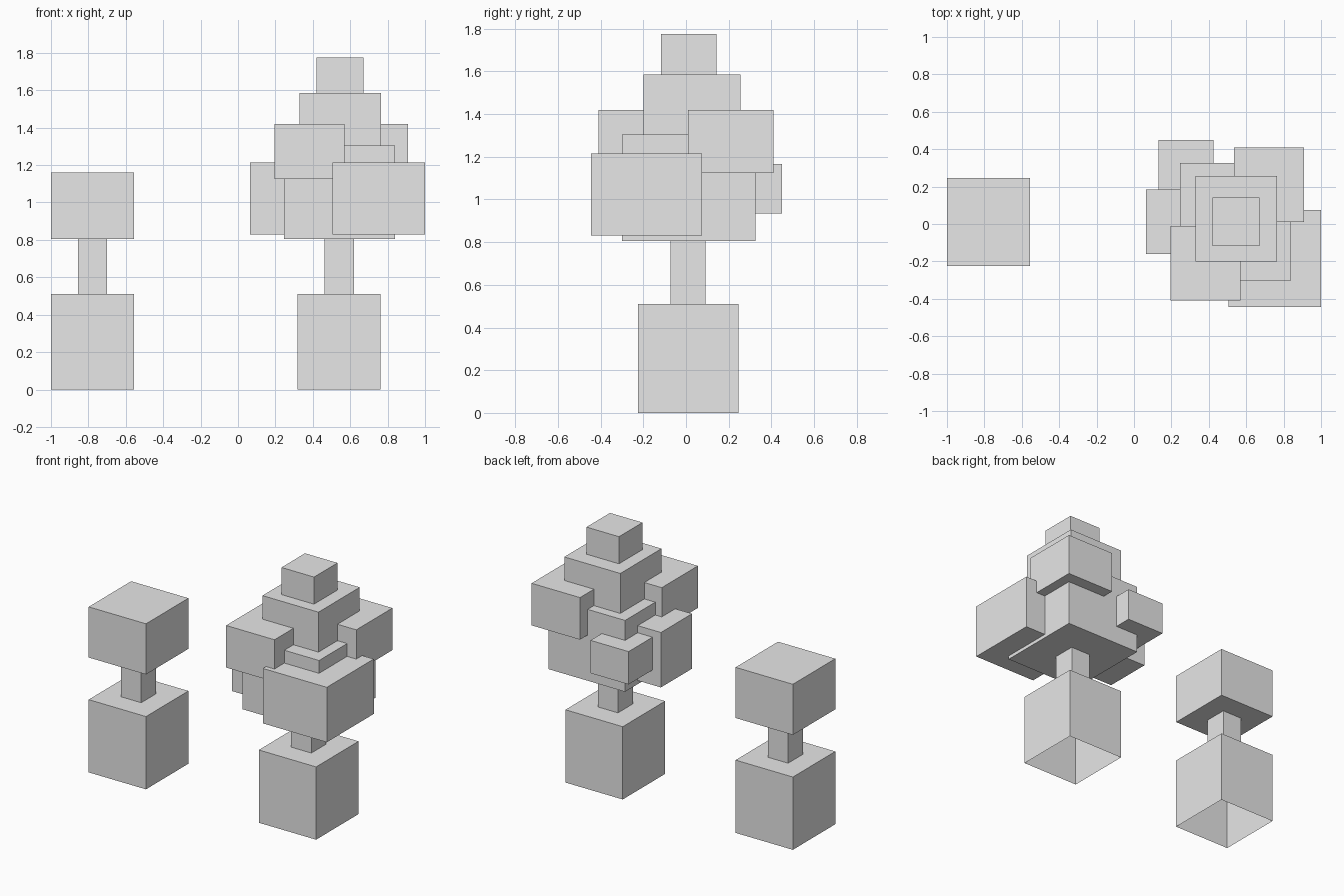
import bpy
import bmesh

default = bpy.data.objects.get("Cube")
if default:
    bpy.data.objects.remove(default, do_unlink=True)

# One plain grey for everything
grey = bpy.data.materials.new("plain grey")
grey.use_nodes = True
grey.diffuse_color = (0.8, 0.8, 0.8, 1)
grey.node_tree.nodes["Principled BSDF"].inputs["Base Color"].default_value = (0.8, 0.8, 0.8, 1)


def stack(name, levels, closed_bottom=False):
    """Join rectangles (centre, half sizes, height) into one stepped skin, capped on top."""
    bm = bmesh.new()
    previous = None
    for cx, cy, hx, hy, z in levels:
        ring = [bm.verts.new((cx + sx * hx, cy + sy * hy, z))
                for sx, sy in ((-1, -1), (1, -1), (1, 1), (-1, 1))]
        if previous:
            for i in range(4):
                j = (i + 1) % 4
                bm.faces.new((previous[i], previous[j], ring[j], ring[i]))
        elif closed_bottom:
            bm.faces.new(ring[::-1])
        previous = ring
    bm.faces.new(previous)
    mesh = bpy.data.meshes.new(name)
    bm.to_mesh(mesh)
    bm.free()
    mesh.materials.append(grey)
    obj = bpy.data.objects.new(name, mesh)
    bpy.context.collection.objects.link(obj)
    return obj


def tier(cx, cy, hx, hy, z0, z1):
    return [(cx, cy, hx, hy, z0), (cx, cy, hx, hy, z1)]


def box(name, x0, x1, y0, y1, z0, z1):
    return stack(name, tier((x0 + x1) / 2, (y0 + y1) / 2,
                            (x1 - x0) / 2, (y1 - y0) / 2, z0, z1), True)


def pot_and_trunk(cx):
    """Planter open underneath, with a thin trunk rising from it."""
    return (tier(cx, 0.01, 0.222, 0.235, 0, 0.51)
            + tier(cx, 0.01, 0.078, 0.082, 0.51, 0.805))


# Small potted shrub with a single block crown
stack("small_potted_shrub",
      pot_and_trunk(-0.778) + tier(-0.778, 0.01, 0.222, 0.235, 0.805, 1.16))

# Large potted tree with a three tier crown
stack("large_potted_tree",
      pot_and_trunk(0.541)
      + tier(0.542, 0.012, 0.297, 0.313, 0.805, 1.305)
      + tier(0.547, 0.028, 0.217, 0.228, 1.305, 1.585)
      + tier(0.546, 0.012, 0.126, 0.13, 1.585, 1.775))

# Leaf blocks pushed into the large crown
box("upper_front_leaf_block", 0.195, 0.57, -0.41, -0.01, 1.125, 1.42)
box("upper_back_leaf_block", 0.535, 0.91, 0.01, 0.41, 1.125, 1.42)
box("lower_front_leaf_block", 0.505, 1.0, -0.445, 0.075, 0.83, 1.215)
box("lower_side_leaf_block", 0.065, 0.4, -0.16, 0.185, 0.83, 1.215)
box("lower_back_leaf_block", 0.13, 0.425, 0.14, 0.45, 0.935, 1.165)
